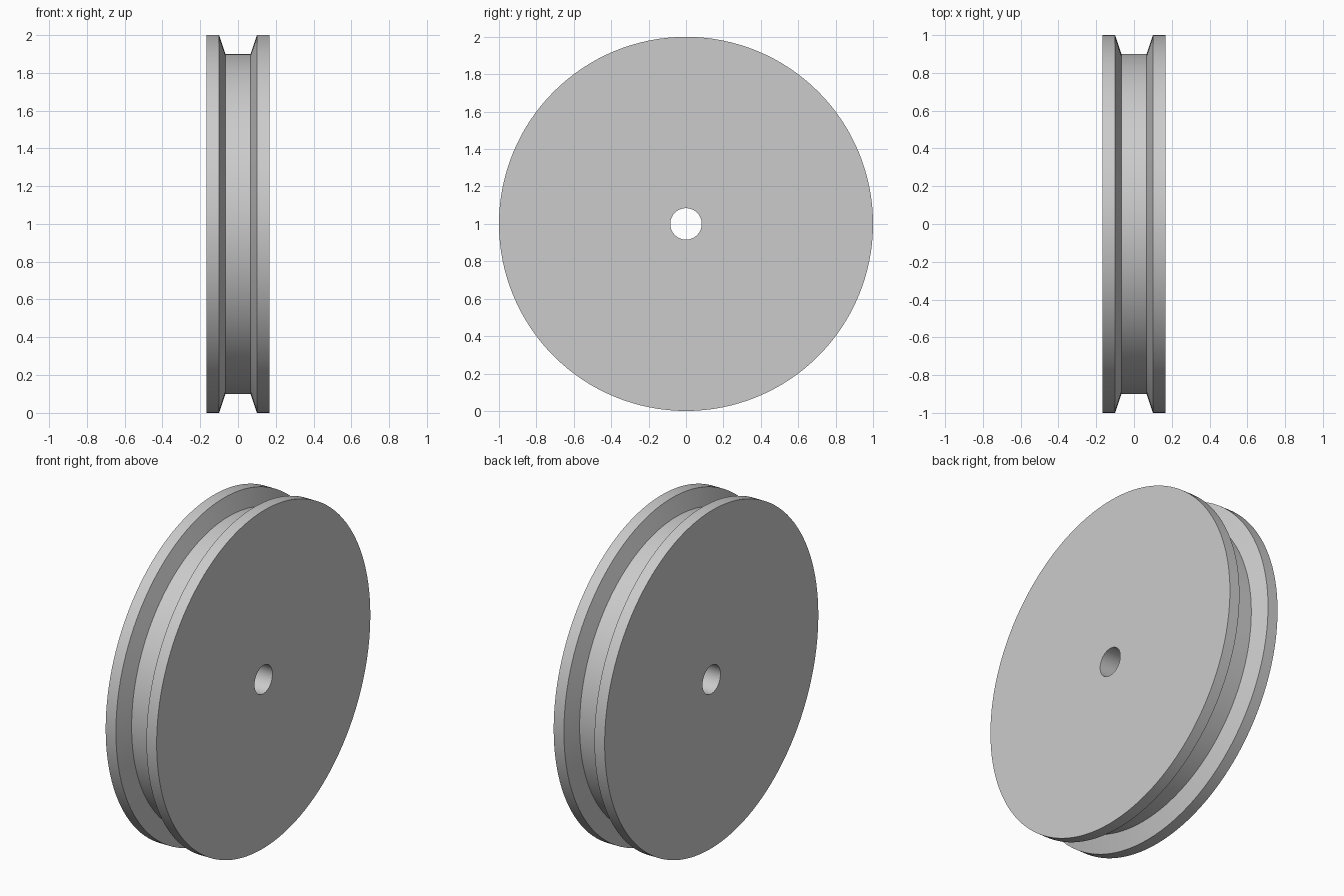
import bpy, bmesh, math
from mathutils import Matrix, Vector

cube = bpy.data.objects.get("Cube")
if cube:
    bpy.data.objects.remove(cube, do_unlink=True)

SEGMENTS = 128
HALF_WIDTH, LIP, GROOVE = 0.167, 0.1, 0.067
RIM_R, GROOVE_R, BORE_R = 1.0, 0.9, 0.084

# Plain grey metal
grey = bpy.data.materials.new("grey_metal")
grey.use_nodes = True
colour = (0.6, 0.6, 0.6, 1)
grey.diffuse_color = colour
grey.node_tree.nodes["Principled BSDF"].inputs["Base Color"].default_value = colour

# Half section (axial position, radius), mirrored into a closed loop
half = [(HALF_WIDTH, BORE_R), (HALF_WIDTH, RIM_R), (LIP, RIM_R), (GROOVE, GROOVE_R)]
section = half + [(-x, r) for x, r in reversed(half)]

# Grooved wheel: revolve the section about the x axis
bm = bmesh.new()
rings = []
for i in range(SEGMENTS):
    turn = Matrix.Rotation(math.tau * i / SEGMENTS, 3, 'X')
    rings.append([bm.verts.new(turn @ Vector((x, 0, r))) for x, r in section])
for i, ring in enumerate(rings):
    following = rings[(i + 1) % SEGMENTS]
    for j in range(len(section)):
        k = (j + 1) % len(section)
        bm.faces.new((ring[j], ring[k], following[k], following[j]))
bmesh.ops.recalc_face_normals(bm, faces=bm.faces)

mesh = bpy.data.meshes.new("pulley_wheel")
bm.to_mesh(mesh)
bm.free()
mesh.materials.append(grey)
wheel = bpy.data.objects.new("pulley_wheel", mesh)
bpy.context.collection.objects.link(wheel)
wheel.location.z = RIM_R

# Smooth round the wheel, sharp at the section corners
bpy.ops.object.select_all(action='DESELECT')
wheel.select_set(True)
bpy.context.view_layer.objects.active = wheel
bpy.ops.object.shade_smooth_by_angle(angle=math.radians(30))
